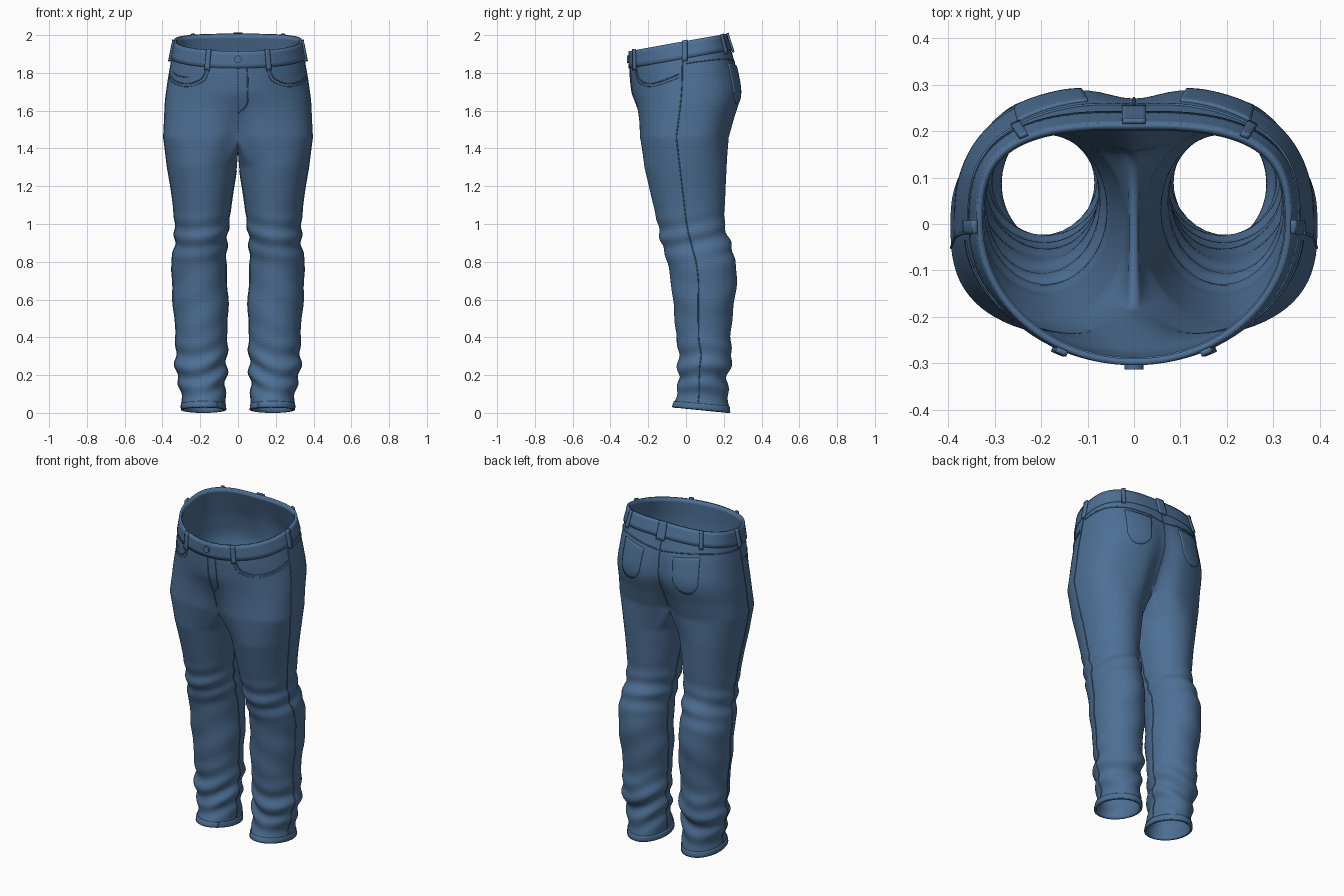
import bpy
import math
from mathutils import Vector

if "Cube" in bpy.data.objects:
    bpy.data.objects.remove(bpy.data.objects["Cube"])

denim = bpy.data.materials.new("denim_blue")
denim.use_nodes = True
denim.diffuse_color = (0.075, 0.16, 0.30, 1)
denim.node_tree.nodes["Principled BSDF"].inputs["Base Color"].default_value = denim.diffuse_color

KNEE_UP, HIP_LOW, TOP = 1.3, 1.46, 1.962
OUTER, INNER = 48, 18

# Leg sections: height, inner x, outer x, front y, back y
LEG = [
    (0, .065, .298, -.07, .23), (.1, .07, .30, -.045, .222),
    (.2, .065, .325, -.042, .222), (.3, .06, .33, -.04, .245),
    (.4, .06, .33, -.05, .235), (.6, .055, .345, -.07, .258),
    (.7, .06, .35, -.08, .268), (.8, .065, .35, -.1, .262),
    (.9, .06, .335, -.13, .235), (1, .05, .335, -.15, .205),
    (1.15, .03, .35, -.185, .208), (1.3, .006, .375, -.22, .215)]

# Hip sections: height, half width, front, back, front and back cleft, front and back squareness
HIP = [
    (1.46, .395, .25, .235, .05, .07, 2.8, 2.6), (1.55, .39, .255, .262, .03, .05, 2.5, 2.6),
    (1.65, .385, .267, .295, .01, .03, 2.2, 2.6), (1.75, .372, .287, .28, 0, .015, 2, 2.6),
    (1.85, .355, .296, .247, 0, .003, 2, 2.8), (1.965, .332, .297, .21, 0, 0, 2, 3)]


def sample(table, h):
    """Smooth interpolation of a section table by its first column."""
    last = len(table) - 1
    h = min(max(h, table[0][0]), table[last][0])
    i = max(k for k in range(last) if table[k][0] <= h)
    a, b = table[i], table[i + 1]
    p, n = table[max(i - 1, 0)], table[min(i + 2, last)]
    d = b[0] - a[0]
    t = (h - a[0]) / d
    out = []
    for c in range(1, len(a)):
        m0 = (b[c] - p[c]) / (b[0] - p[0]) * d
        m1 = (n[c] - a[c]) / (n[0] - a[0]) * d
        e = b[c] - a[c]
        out.append(a[c] + t * (m0 + t * (3 * e - 2 * m0 - m1 + t * (m0 + m1 - 2 * e))))
    return out


def bump(v, centre, width):
    return math.exp(-((v - centre) / width) ** 2)


def leg_point(u, h):
    x0, x1, y0, y1 = sample(LEG, h)
    a = math.radians(-40 + 260 * u if u <= 1 else 220 + 100 * (u - 1))
    s, c = math.sin(a), math.cos(a)
    # cloth folds at ankle and knee
    fold = .010 * bump(h, .22, .14) * math.sin(52 * h + 2 * s + 1.3 * math.cos(2 * a))
    fold += .007 * bump(h, .92, .1) * math.sin(60 * h + 2.5 * c + s)
    fold += .003 * bump(h, .6, .2) * math.sin(30 * h + 3 * s)
    x = (x0 + x1) / 2 + ((x1 - x0) / 2 + fold) * s
    y = (y0 + y1) / 2 - ((y1 - y0) / 2 + fold) * c
    return Vector((x, y, h + .03 * max(0, 1 - h / .2) * (1 + c) / 2))


def hip_point(u, h):
    w, front, back, cf, cb, pf, pb = sample(HIP, h)
    s, c = math.sin(math.pi * u), math.cos(math.pi * u)
    p, depth, cleft = (pf, -front, cf) if c > 0 else (pb, back, cb)
    x = w * s
    y = depth * max(0, 1 - abs(s) ** p) ** (1 / p)
    y -= math.copysign(cleft, depth) * bump(x, 0, .075)
    k = min(max((h - HIP_LOW) / .35, 0), 1)
    return Vector((x, y, h + .18 * k * k * (3 - 2 * k) * y))


def crotch_point(u):
    front, back = hip_point(0, HIP_LOW).y, hip_point(1, HIP_LOW).y
    a = math.pi * (u - 1)
    y = (front + back) / 2 + (back - front) / 2 * math.cos(a)
    return Vector((0, y, HIP_LOW - .08 * math.sin(a)))


def body(u, h):
    """Surface point: u runs front centre (0), outside, back centre (1), inside leg (2)."""
    if h > HIP_LOW:
        return hip_point(u, h)
    if h <= KNEE_UP:
        return leg_point(u, h)
    top = hip_point(u, HIP_LOW) if u <= 1 else crotch_point(u)
    return leg_point(u, KNEE_UP).lerp(top, (h - KNEE_UP) / (HIP_LOW - KNEE_UP))


def raised(u, h, off):
    e = .004
    n = (body(u + e, h) - body(u - e, h)).cross(body(u, h + e) - body(u, h - e))
    return body(u, h) + n.normalized() * off


def add_mesh(name, verts, faces, thickness, offset, mirror=True):
    me = bpy.data.meshes.new(name)
    me.from_pydata(verts, [], faces)
    me.materials.append(denim)
    ob = bpy.data.objects.new(name, me)
    bpy.context.collection.objects.link(ob)
    if mirror:
        m = ob.modifiers.new("mirror", 'MIRROR')
        m.merge_threshold = .0005
    s = ob.modifiers.new("cloth", 'SOLIDIFY')
    s.thickness, s.offset = thickness, offset
    bpy.ops.object.select_all(action='DESELECT')
    ob.select_set(True)
    bpy.context.view_layer.objects.active = ob
    bpy.ops.object.shade_smooth_by_angle(angle=math.radians(50))
    return ob


def patch(name, place, nu, nv, thickness, off=0, mirror=True):
    """Cloth plate on the body; place maps a, b in 0..1 to u, h."""
    verts = [raised(*place(i / nu, j / nv), off) for j in range(nv + 1) for i in range(nu + 1)]
    w = nu + 1
    faces = [(j * w + i, j * w + i + 1, j * w + w + i + 1, j * w + w + i)
             for j in range(nv) for i in range(nu)]
    return add_mesh(name, verts, faces, thickness, 0, mirror)


def seam(name, path, mirror=True, steps=12, radius=.0035):
    """Thin raised seam through u, h points on the body."""
    table = [(i, *p) for i, p in enumerate(path)]
    count = steps * (len(path) - 1)
    cu = bpy.data.curves.new(name, 'CURVE')
    cu.dimensions = '3D'
    cu.bevel_depth, cu.bevel_resolution = radius, 1
    sp = cu.splines.new('POLY')
    sp.points.add(count)
    for i, pt in enumerate(sp.points):
        pt.co = (*body(*sample(table, i / steps)), 1)
    cu.materials.append(denim)
    ob = bpy.data.objects.new(name, cu)
    bpy.context.collection.objects.link(ob)
    if mirror:
        ob.modifiers.new("mirror", 'MIRROR')


# Trousers: closed leg rings that open into half hip rings above the crotch
ring = [i / OUTER for i in range(OUTER + 1)] + [1 + k / INNER for k in range(1, INNER)]
levels = [KNEE_UP * i / 90 for i in range(91)] + [KNEE_UP + .02 * i for i in range(1, 9)]
levels[-1] = HIP_LOW
verts = [body(u, h) for h in levels for u in ring]
n, faces = len(ring), []
for j in range(len(levels) - 1):
    for i in range(n):
        k = (i + 1) % n
        faces.append((j * n + i, j * n + k, j * n + n + k, j * n + n + i))
below = (len(levels) - 1) * n
for j in range(1, 31):
    start = len(verts)
    verts += [body(u, HIP_LOW + (TOP - HIP_LOW) * j / 30) for u in ring[:OUTER + 1]]
    faces += [(below + i, below + i + 1, start + i + 1, start + i) for i in range(OUTER)]
    below = start
add_mesh("trousers", verts, faces, .01, -1)

# Waistband and hems
patch("waistband", lambda a, b: (a, 1.878 + .09 * b), 48, 4, .014)
patch("leg_hem", lambda a, b: (2 * a, .002 + .034 * b), 64, 3, .008)

# Belt loops
for name, u in (("front", .15), ("side", .49), ("back", .75), ("centre_back", .988)):
    patch(name + "_belt_loop", lambda a, b, u=u: (u + .024 * (a - .5), 1.862 + .112 * b),
          3, 6, .012, .011)


# Back pockets with a rounded lower edge
def back_pocket(a, b):
    s = 2 * a - 1
    low = 1.615 + .05 * abs(s) ** 2.5
    return .835 + s * (.068 + .01 * b), low + (1.80 - .012 * s - low) * b


patch("back_pocket", back_pocket, 16, 14, .01)

# Front pocket openings, inner coin pocket and seams
seam("front_pocket_edge", [(.155, 1.875), (.18, 1.815), (.25, 1.78), (.34, 1.778), (.46, 1.80)])
seam("front_pocket_stitch", [(.14, 1.875), (.165, 1.805), (.245, 1.764), (.34, 1.762), (.46, 1.782)],
     radius=.002)
seam("coin_pocket_edge", [(-.25, 1.815), (-.33, 1.81), (-.4, 1.82)], mirror=False)
seam("outer_leg_seam", [(.47, .01), (.46, .5), (.47, 1), (.47, 1.4), (.48, 1.88)], steps=40)
seam("inner_leg_seam", [(1.5, .01), (1.5, .6), (1.5, 1.28)], steps=40)
seam("fly_stitch", [(.045, 1.875), (.045, 1.75), (.038, 1.66), (.001, 1.6)], mirror=False)
seam("front_centre_seam", [(0, 1.48), (0, 1.68), (0, 1.88)], mirror=False)
seam("back_centre_seam", [(1, 1.48), (1, 1.68), (1, 1.88)], mirror=False)
seam("back_yoke_seam", [(.5, 1.85), (.75, 1.835), (1, 1.80)])

# Waist button
bpy.ops.mesh.primitive_cylinder_add(vertices=24, radius=.02, depth=.016,
                                    location=raised(0, 1.925, .008),
                                    rotation=(math.pi / 2, 0, 0))
button = bpy.context.object
button.name = "waist_button"
button.data.materials.append(denim)
bpy.ops.object.shade_smooth_by_angle()
